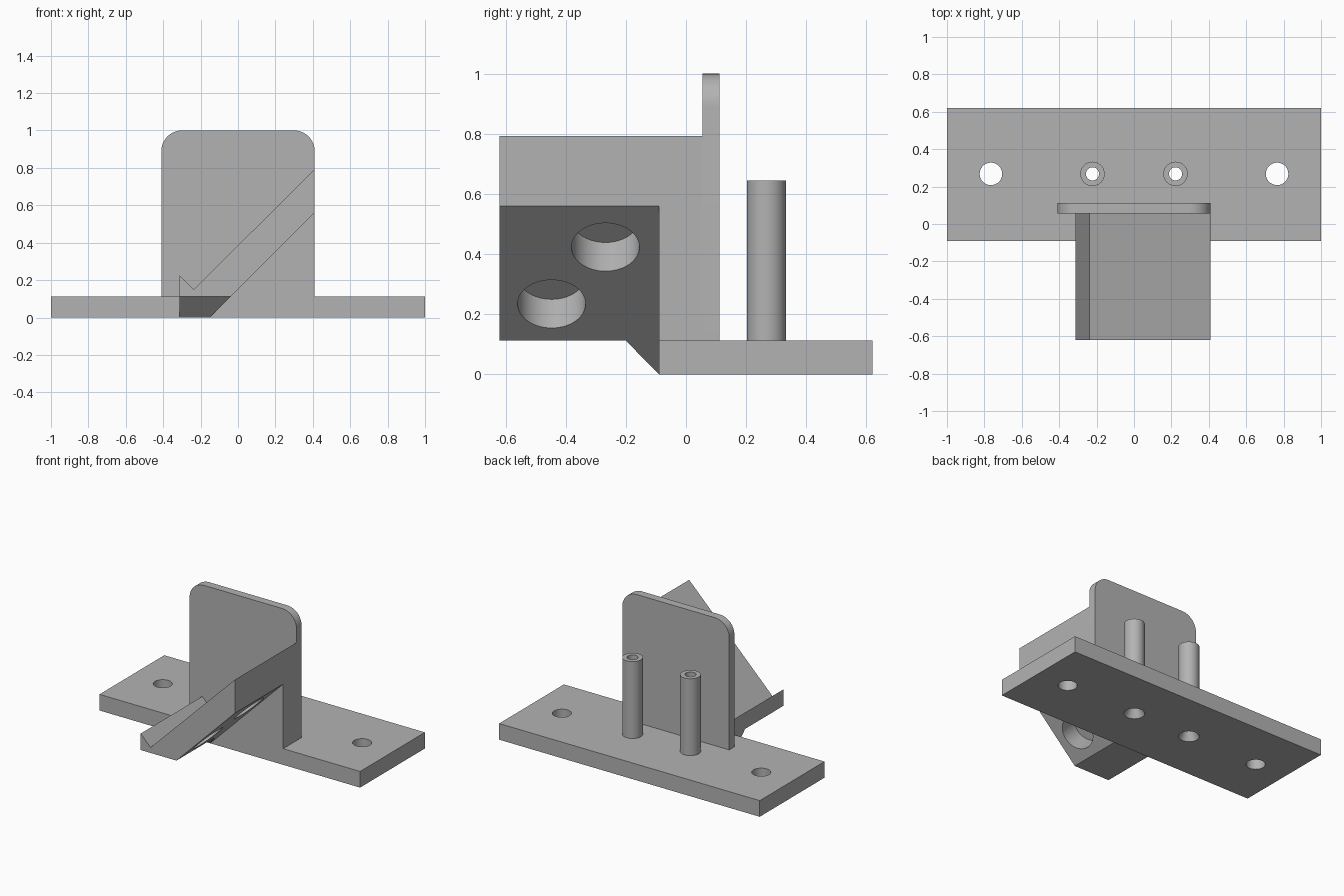
import bpy, bmesh, math
from mathutils import Vector, Matrix

cube = bpy.data.objects.get("Cube")
if cube:
    bpy.data.objects.remove(cube, do_unlink=True)

grey = bpy.data.materials.new("plain grey")
grey.use_nodes = True
grey.diffuse_color = (0.45, 0.45, 0.45, 1)
grey.node_tree.nodes["Principled BSDF"].inputs["Base Color"].default_value = (0.45, 0.45, 0.45, 1)

BASE_TOP, FRONT, BACK = 0.112, -0.09, 0.62
PLATE_FRONT, PLATE_BACK = 0.055, 0.112
HOLE_Y = 0.268


def finish(name, bm):
    bmesh.ops.recalc_face_normals(bm, faces=bm.faces)
    mesh = bpy.data.meshes.new(name)
    bm.to_mesh(mesh)
    bm.free()
    obj = bpy.data.objects.new(name, mesh)
    bpy.context.collection.objects.link(obj)
    mesh.materials.append(grey)
    return obj


def extrude(name, points, start, end, axis="y"):
    """Prism from an outline: (x, z) pushed along y, or (y, z) pushed along x."""
    bm = bmesh.new()
    place = (lambda a, b: (a, start, b)) if axis == "y" else (lambda a, b: (start, a, b))
    face = bm.faces.new([bm.verts.new(place(a, b)) for a, b in points])
    grown = bmesh.ops.extrude_face_region(bm, geom=[face])["geom"]
    step = Vector((0, end - start, 0)) if axis == "y" else Vector((end - start, 0, 0))
    bmesh.ops.translate(bm, vec=step, verts=[g for g in grown if isinstance(g, bmesh.types.BMVert)])
    return finish(name, bm)


def rod(name, p, q, r1, r2=None):
    """Cylinder or cone between two points."""
    p, q = Vector(p), Vector(q)
    d = q - p
    turn = Matrix.Translation((p + q) / 2) @ d.to_track_quat("Z", "Y").to_matrix().to_4x4()
    bm = bmesh.new()
    bmesh.ops.create_cone(bm, cap_ends=True, segments=64, radius1=r1,
                          radius2=r1 if r2 is None else r2, depth=d.length, matrix=turn)
    return finish(name, bm)


def cut(obj, cutter):
    cutter.hide_render = True
    mod = obj.modifiers.new("cut", "BOOLEAN")
    mod.operation, mod.solver, mod.object = "DIFFERENCE", "EXACT", cutter
    bpy.context.view_layer.objects.active = obj
    bpy.ops.object.modifier_apply(modifier=mod.name)
    bpy.data.objects.remove(cutter, do_unlink=True)


# Base plate with mounting holes
base = extrude("base_plate", [(-1, 0), (1, 0), (1, BASE_TOP), (-1, BASE_TOP)], FRONT, BACK)
parts = [base]
for side in (-1, 1):
    x = side * 0.765
    cut(base, rod("mount_cutter", (x, HOLE_Y, -0.1), (x, HOLE_Y, 0.3), 0.06))

# Hollow posts, countersunk from below
for side, label in ((1, "left"), (-1, "right")):
    x = side * 0.222
    cut(base, rod("bore_cutter", (x, HOLE_Y, -0.1), (x, HOLE_Y, 0.3), 0.035))
    cut(base, rod("sink_cutter", (x, HOLE_Y, -0.01), (x, HOLE_Y, 0.06), 0.07, 0.035))
    post = rod(label + "_post", (x, HOLE_Y, BASE_TOP), (x, HOLE_Y, 0.645), 0.065)
    cut(post, rod("bore_cutter", (x, HOLE_Y, 0), (x, HOLE_Y, 0.8), 0.035))
    parts.append(post)

# Upright plate with rounded top corners
W, H, R = 0.41, 1.0, 0.11
outline = [(-W, BASE_TOP), (W, BASE_TOP)]
for cx, first in ((W - R, 0), (R - W, 90)):
    for i in range(13):
        a = math.radians(first + i * 7.5)
        outline.append((cx + R * math.cos(a), H - R + R * math.sin(a)))
parts.append(extrude("upright_plate", outline, PLATE_FRONT, PLATE_BACK))

# Sloping shelf with a lip, its underside trimmed level and chamfered
shelf = extrude("sloping_shelf", [(W, 0.793), (-0.237, 0.15), (-0.313, 0.226), (-0.313, 0),
                                  (-0.15, 0), (W, 0.56)], -0.62, PLATE_FRONT)
cut(shelf, extrude("trim_cutter", [(-0.8, -0.1), (-0.8, BASE_TOP), (-0.2, BASE_TOP), (FRONT, 0),
                                   (FRONT, BASE_TOP), (0.2, BASE_TOP), (0.2, -0.1)],
                   -0.6, 0.6, axis="x"))

# Blind round pockets, square to the slope
up = Vector((-1, 0, 1)).normalized()
for y, z in ((-0.268, 0.423), (-0.447, 0.234)):
    p = Vector((z - 0.15, y, z))
    cut(shelf, rod("pocket_cutter", p - up * 0.1, p + up * 0.135, 0.113))
parts.append(shelf)

# Solid support beneath the shelf
parts.append(extrude("shelf_support", [(BASE_TOP - 0.15, BASE_TOP), (W, BASE_TOP), (W, 0.56)],
                     FRONT, PLATE_FRONT))

# Smooth round walls, keep edges sharp
bpy.ops.object.select_all(action="DESELECT")
for part in parts:
    part.select_set(True)
bpy.context.view_layer.objects.active = base
bpy.ops.object.shade_smooth_by_angle(angle=math.radians(25))
